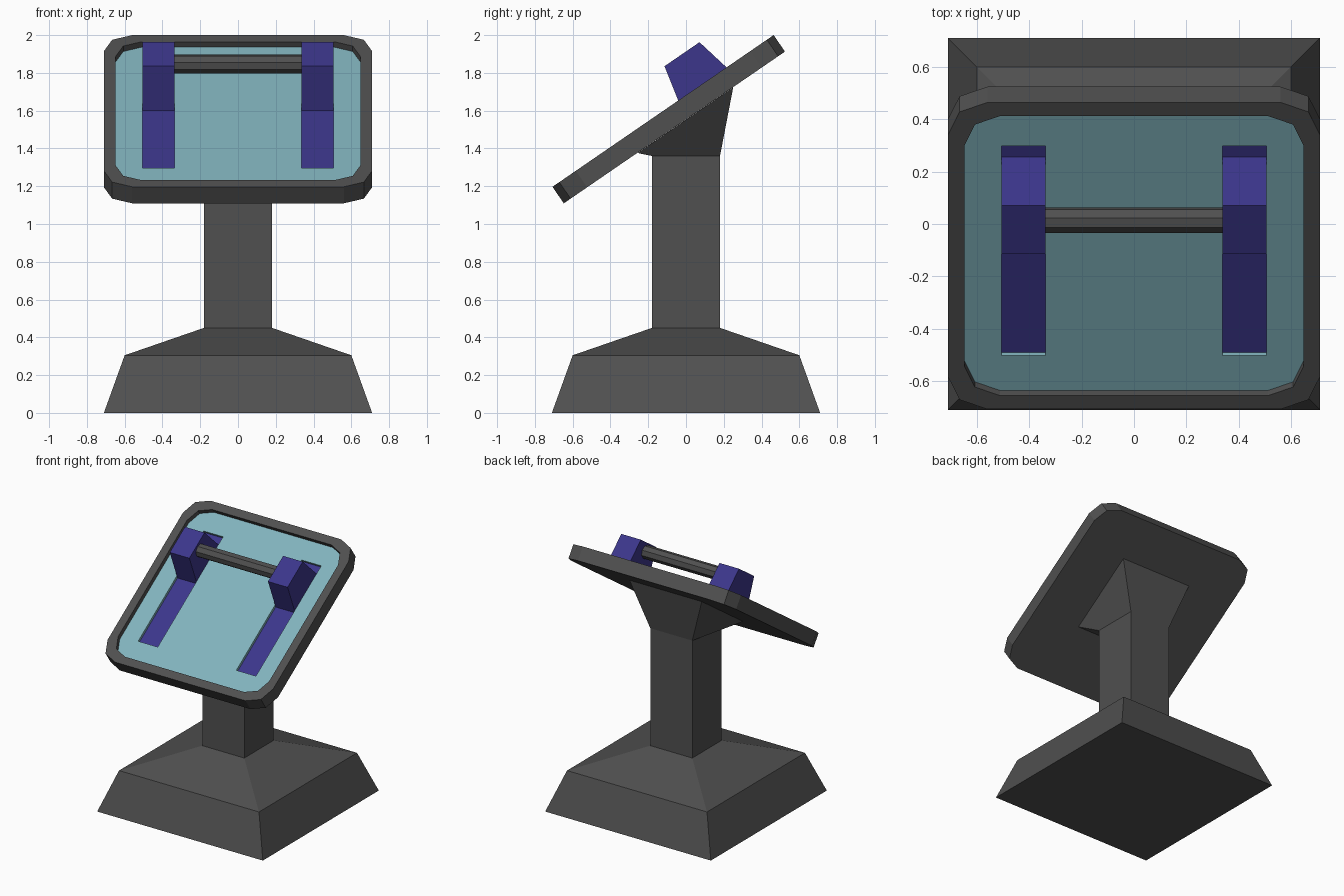
import bpy, bmesh, math
from mathutils import Matrix

if "Cube" in bpy.data.objects:
    bpy.data.objects.remove(bpy.data.objects["Cube"])

TILT = (Matrix.Translation((0, -0.1215, 1.5985))
        @ Matrix.Rotation(math.radians(34.45), 4, 'X'))


def material(name, rgb):
    m = bpy.data.materials.new(name)
    m.diffuse_color = (*rgb, 1)
    m.use_nodes = True
    m.node_tree.nodes["Principled BSDF"].inputs["Base Color"].default_value = m.diffuse_color
    return m


GREY = material("dark_grey", (0.08, 0.08, 0.08))
TEAL = material("teal", (0.22, 0.45, 0.51))
BLUE = material("blue", (0.045, 0.037, 0.26))


def finish(bm, name, mat, matrix=None):
    me = bpy.data.meshes.new(name)
    bm.to_mesh(me)
    bm.free()
    me.materials.append(mat)
    ob = bpy.data.objects.new(name, me)
    bpy.context.collection.objects.link(ob)
    if matrix:
        ob.matrix_world = matrix
    return ob


def add_loft(bm, rings, bottom=False, top=False):
    vs = [[bm.verts.new(p) for p in r] for r in rings]
    n = len(rings[0])
    for a, b in zip(vs, vs[1:]):
        for i in range(n):
            j = (i + 1) % n
            bm.faces.new((a[i], a[j], b[j], b[i]))
    if bottom:
        bm.faces.new(vs[0][::-1])
    if top:
        bm.faces.new(vs[-1])
    return vs


def loft(name, rings, mat, matrix=None, **caps):
    bm = bmesh.new()
    add_loft(bm, rings, **caps)
    return finish(bm, name, mat, matrix)


def rect(x0, x1, y0, y1, z0, z1=None):
    z1 = z0 if z1 is None else z1
    return [(x0, y0, z0), (x1, y0, z0), (x1, y1, z1), (x0, y1, z1)]


def rounded(scale, z, half=0.71, r=0.15):
    # square outline with two-segment rounded corners
    pts = []
    for k in range(4):
        q = math.radians(90 * k + 45)
        cx = math.copysign(half - r, math.cos(q))
        cy = math.copysign(half - r, math.sin(q))
        for s in (-45, 0, 45):
            a = q + math.radians(s)
            pts.append(((cx + r * math.cos(a)) * scale,
                        (cy + r * math.sin(a)) * scale, z))
    return pts


# Pedestal: stepped base, square column and flared neck under the panel
loft("pedestal",
     [rect(-h, h, -h, h, z) for h, z in
      ((0.71, 0), (0.6, 0.305), (0.18, 0.45), (0.18, 1.36))]
     + [rect(-0.31, 0.31, -0.257, 0.25, 1.376, 1.724)], GREY, bottom=True)

# Tilted panel frame with raised rim
INNER, SCREEN_Z, SLOT_Z = 0.912, -0.035, -0.055
loft("panel_frame",
     [rounded(1, -0.106), rounded(1, 0), rounded(INNER, 0),
      rounded(INNER, SCREEN_Z)], GREY, TILT, bottom=True)

# Screen sheet with two sunken slots
SLOTS = [("left", -0.505, -0.337), ("right", 0.337, 0.505)]
bm = bmesh.new()
outer = [bm.verts.new(p) for p in rounded(INNER, SCREEN_Z)]
edges = [bm.edges.new((outer[i - 1], outer[i])) for i in range(len(outer))]
for _, x0, x1 in SLOTS:
    vs = add_loft(bm, [rect(x0, x1, -0.485, 0.485, z) for z in (SCREEN_Z, SLOT_Z)])
    edges += [bm.edges.get((vs[0][i - 1], vs[0][i])) for i in range(4)]
bmesh.ops.triangle_fill(bm, use_beauty=True, edges=edges, normal=(0, 0, 1))
bm.normal_update()
for f in bm.faces:
    if f.normal.z < -0.5:
        f.normal_flip()
finish(bm, "screen", TEAL, TILT)

# Slot rails and tapered slider blocks
for side, x0, x1 in SLOTS:
    loft(side + "_rail", [rect(x0, x1, -0.485, 0.485, SLOT_Z)], BLUE, TILT, top=True)
    loft(side + "_slider", [rect(x0, x1, 0.085, 0.42, SLOT_Z),
                            rect(x0, x1, 0.14, 0.365, 0.191)], BLUE, TILT, top=True)

# Eight-sided handle bar between the sliders
loft("handle_bar",
     [[(x, 0.2525 + 0.05 * math.cos(k * math.pi / 4),
        0.128 + 0.05 * math.sin(k * math.pi / 4)) for k in range(8)]
      for x in (-0.337, 0.337)], GREY, TILT)
